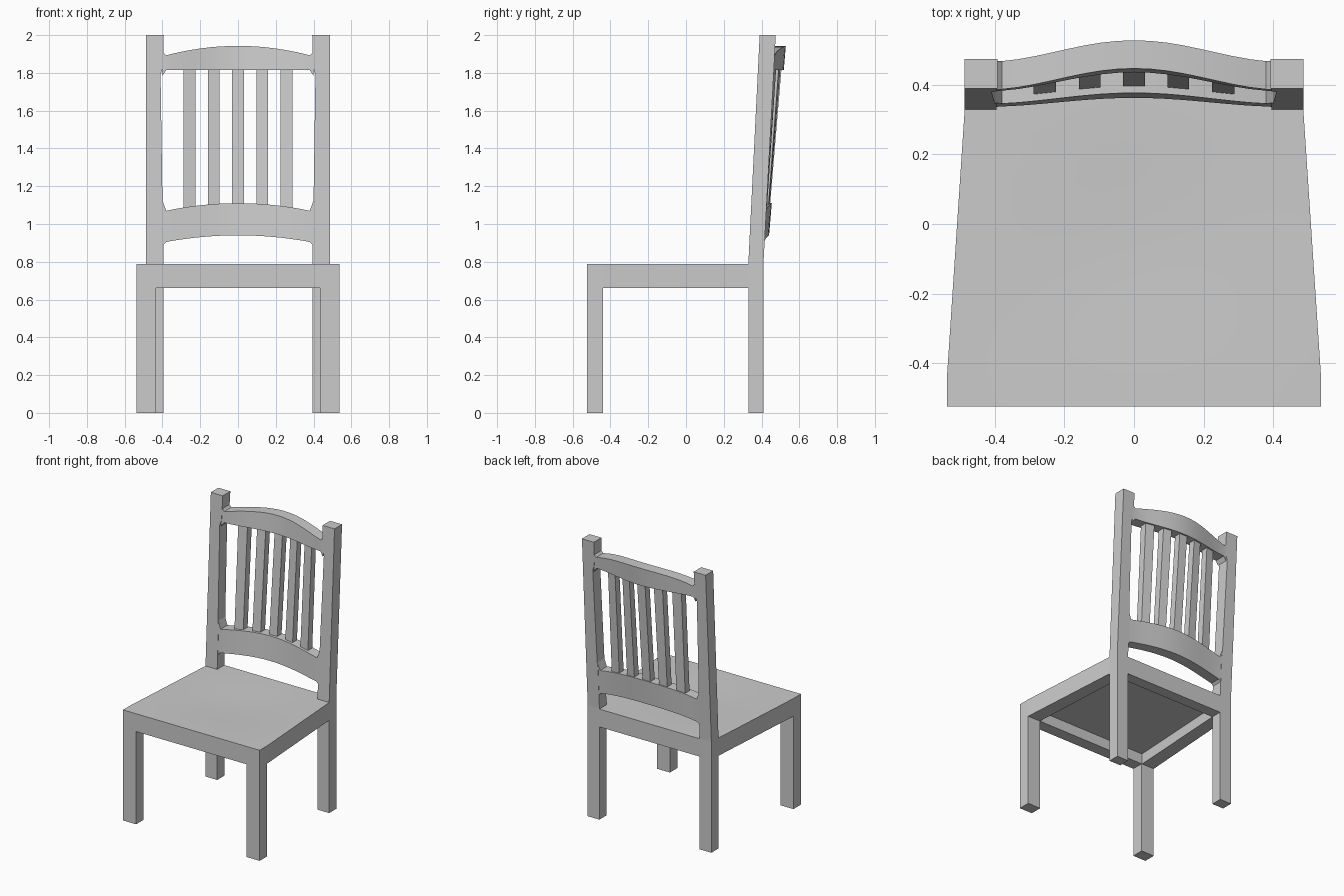
import bpy, bmesh, math

if "Cube" in bpy.data.objects:
    bpy.data.objects.remove(bpy.data.objects["Cube"])


def finish(name, bm, mirror=False, smooth=False):
    bmesh.ops.recalc_face_normals(bm, faces=bm.faces)
    me = bpy.data.meshes.new(name)
    bm.to_mesh(me)
    bm.free()
    ob = bpy.data.objects.new(name, me)
    bpy.context.collection.objects.link(ob)
    bpy.ops.object.select_all(action='DESELECT')
    ob.select_set(True)
    bpy.context.view_layer.objects.active = ob
    if mirror:
        ob.modifiers.new("mirror", 'MIRROR')
    if smooth:
        bpy.ops.object.shade_smooth_by_angle(angle=math.radians(30))
    return ob


def loft(name, rings, mirror=False, smooth=False):
    """Skin a list of equal-length rings and cap both ends."""
    bm = bmesh.new()
    vs = [[bm.verts.new(p) for p in r] for r in rings]
    n = len(rings[0])
    for a, b in zip(vs, vs[1:]):
        for i in range(n):
            j = (i + 1) % n
            bm.faces.new((a[i], a[j], b[j], b[i]))
    bm.faces.new(vs[0][::-1])
    bm.faces.new(vs[-1])
    return finish(name, bm, mirror, smooth)


def rect(x0, x1, y0, y1, z):
    return [(x0, y0, z), (x1, y0, z), (x1, y1, z), (x0, y1, z)]


SEAT_TOP, SLAB_LOW, APRON_LOW = 0.787, 0.735, 0.66


def half_width(y):
    """Half width of the seat, tapering towards the back."""
    t = min(max((y + 0.44) / 0.77, 0), 1)
    return 0.538 - 0.051 * t


def lean(z):
    """Front face of the leaning back posts."""
    return 0.33 + 0.06 * max(0, (z - 0.79) / 1.21)


def bow(x, z):
    """Backward curve of the rails, stronger towards the top."""
    s = (0.5 + 0.5 * math.cos(math.pi * min(abs(x) / 0.4, 1))) ** 0.85
    return s * (0.023 + 0.033 * (z - 0.93) / 0.95)


# front legs
loft("front_leg", [rect(0.435, 0.538, -0.525, -0.44, z) for z in (0, SLAB_LOW)], mirror=True)

# back legs running up into the leaning back posts
levels = [(0, 0.395), (0.79, 0.395), (1.08, 0.395), (1.13, 0.40),
          (1.79, 0.41), (1.83, 0.397), (2.0, 0.393)]
loft("back_post", [rect(xi, 0.487, lean(z), lean(z) + 0.08 + 0.005 * max(0, (z - 0.79) / 1.21), z)
                   for z, xi in levels], mirror=True)

# thick aprons between the legs, flush with their inner faces
heights = (APRON_LOW, SLAB_LOW)
loft("front_apron", [rect(-0.435, 0.435, -0.525, -0.44, z) for z in heights])
loft("back_apron", [rect(-0.395, 0.395, 0.33, 0.41, z) for z in heights])
loft("side_apron", [[(0.438, -0.44, z), (0.538, -0.44, z), (0.487, 0.33, z), (0.395, 0.33, z)]
                    for z in heights], mirror=True)

# seat slab with a very shallow dish on top
ys = [-0.525] + [-0.44 + 0.77 * i / 11 for i in range(12)] + [0.41]
us = [-1 + i / 6 for i in range(13)]
bm = bmesh.new()
grids = []
for base, dish in ((SEAT_TOP, 0.01), (SLAB_LOW, 0)):
    grids.append([[bm.verts.new((u * half_width(y), y, base - dish * (
        math.cos(u * math.pi / 2) * math.sin(math.pi * (y + 0.525) / 0.935)) ** 2))
        for u in us] for y in ys])
for g in grids:
    for a, b in zip(g, g[1:]):
        for i in range(len(us) - 1):
            bm.faces.new((a[i], a[i + 1], b[i + 1], b[i]))
borders = [g[0] + [r[-1] for r in g[1:]] + g[-1][-2::-1] + [r[0] for r in g[-2:0:-1]] for g in grids]
t, b = borders
for i in range(len(t)):
    j = (i + 1) % len(t)
    bm.faces.new((t[i], b[i], b[j], t[j]))
finish("seat", bm, smooth=True)


# bowed rails: arched edges, flaring out where they meet the posts
def rail(name, bottom, top, thick):
    """bottom and top are (centre z, end z, flared z)."""
    xs = [-0.40] + [-0.38 + 0.76 * i / 16 for i in range(17)] + [0.40]
    rings = []
    for x in xs:
        k = max(0, 1 - (x / 0.38) ** 2)
        z0, z1 = [f if abs(x) > 0.39 else e + (c - e) * k for c, e, f in (bottom, top)]
        y0, y1 = [lean(z) + bow(x, z) + 0.002 for z in (z0, z1)]
        rings.append([(x, y0, z0), (x, y0 + thick, z0), (x, y1 + thick, z1), (x, y1, z1)])
    loft(name, rings, smooth=True)


rail("lower_rail", (0.94, 0.905, 0.885), (1.11, 1.07, 1.125), 0.077)
rail("top_rail", (1.815, 1.815, 1.785), (1.943, 1.893, 1.912), 0.081)


# spindles standing between the rails and following their curve
def spindle(name, x0, x1, mirror):
    rings = []
    for z in (1.06, 1.85):
        f0, f1 = [lean(z) + bow(x, z) + 0.022 for x in (x0, x1)]
        rings.append([(x0, f0, z), (x1, f1, z), (x1, f1 + 0.049, z), (x0, f0 + 0.049, z)])
    loft(name, rings, mirror=mirror)


spindle("centre_spindle", -0.031, 0.031, False)
spindle("inner_spindle", 0.097, 0.158, True)
spindle("outer_spindle", 0.225, 0.289, True)
